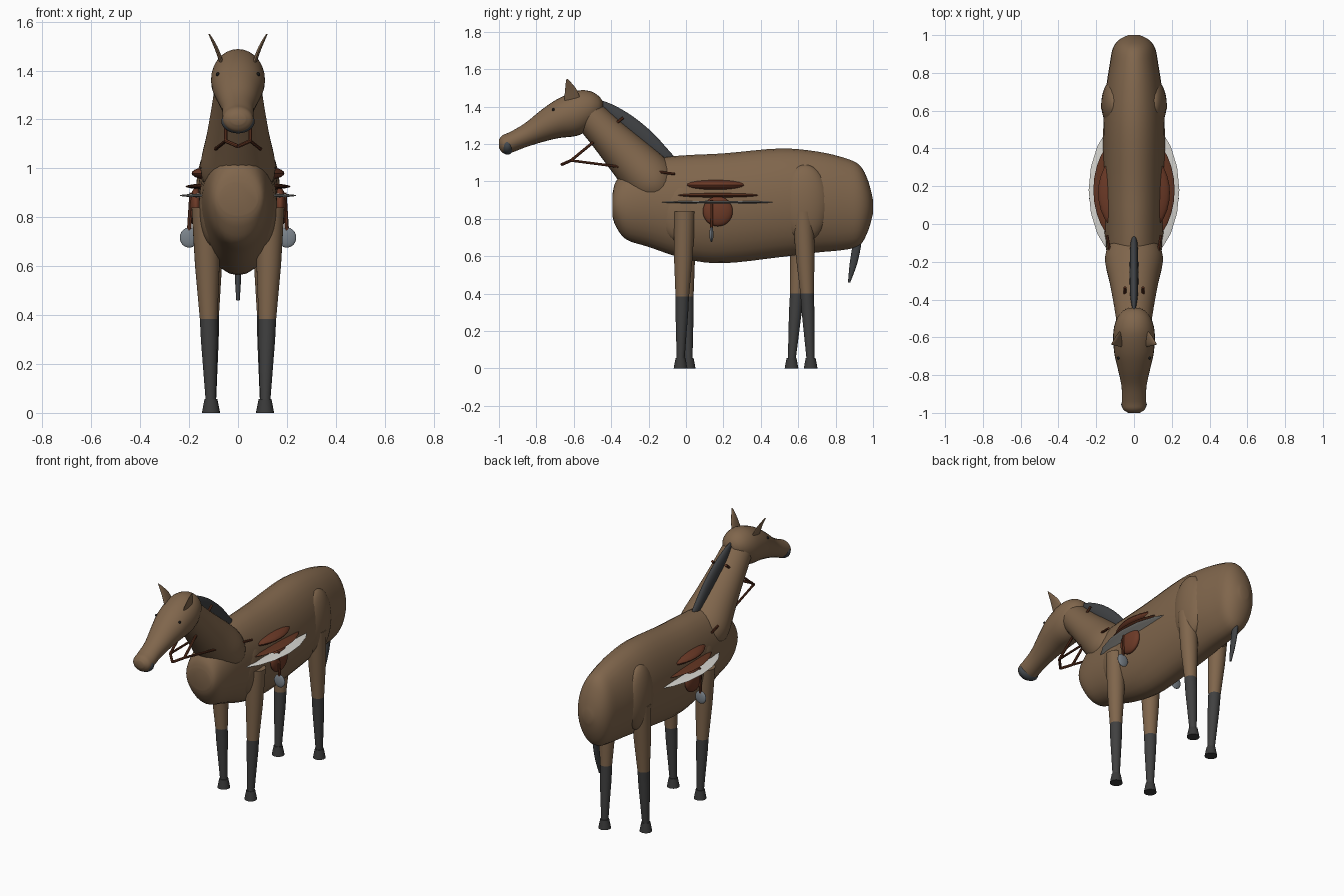
import bpy, bmesh, math
from mathutils import Vector, Matrix

if "Cube" in bpy.data.objects:
    bpy.data.objects.remove(bpy.data.objects["Cube"])


def material(name, rgb):
    m = bpy.data.materials.new(name)
    m.diffuse_color = (*rgb, 1)
    m.use_nodes = True
    m.node_tree.nodes["Principled BSDF"].inputs["Base Color"].default_value = m.diffuse_color
    return m


COAT = material("brown coat", (0.215, 0.132, 0.072))
DARK = material("dark stocking", (0.052, 0.052, 0.052))
HOOF = material("hoof grey", (0.042, 0.042, 0.042))
HAIR = material("dark hair", (0.05, 0.053, 0.057))
LEATHER = material("red leather", (0.15, 0.042, 0.02))
STRAP = material("strap brown", (0.125, 0.036, 0.016))
CLOTH = material("pale cloth", (0.68, 0.67, 0.63))
STEEL = material("steel", (0.2, 0.23, 0.26))
MUZZLE = material("muzzle grey", (0.06, 0.068, 0.076))
EYE = material("black eye", (0.01, 0.01, 0.01))


def finish(name, bm, *mats, angle=40):
    bmesh.ops.recalc_face_normals(bm, faces=bm.faces)
    me = bpy.data.meshes.new(name)
    bm.to_mesh(me)
    bm.free()
    for m in mats:
        me.materials.append(m)
    me.shade_smooth()
    me.set_sharp_from_angle(angle=math.radians(angle))
    ob = bpy.data.objects.new(name, me)
    bpy.context.collection.objects.link(ob)
    return ob


def smooth_rows(rows, n):
    """Catmull-Rom interpolation of section rows."""
    out = []
    for i in range(len(rows) - 1):
        p = [rows[max(i - 1, 0)], rows[i], rows[i + 1], rows[min(i + 2, len(rows) - 1)]]
        for k in range(n):
            t = k / n
            out.append([0.5 * (2 * b + (c - a) * t + (2 * a - 5 * b + 4 * c - d) * t * t
                               + (3 * b - a - 3 * c + d) * t ** 3) for a, b, c, d in zip(*p)])
    return out + [list(rows[-1])]


def loft(name, rings, *mats, seg=28, split=None, angle=40):
    """Rings are (centre, u, v); faces below height split get the second material."""
    bm = bmesh.new()
    loops = []
    for c, u, v in rings:
        c, u, v = Vector(c), Vector(u), Vector(v)
        loops.append([bm.verts.new(c + u * math.cos(a) + v * math.sin(a))
                      for a in (2 * math.pi * i / seg for i in range(seg))])
    for a, b in zip(loops, loops[1:]):
        for i in range(seg):
            j = (i + 1) % seg
            bm.faces.new((a[i], a[j], b[j], b[i]))
    bm.faces.new(loops[0])
    bm.faces.new(loops[-1])
    if split is not None:
        for f in bm.faces:
            f.material_index = int(f.calc_center_median().z < split)
    return finish(name, bm, *mats, angle=angle)


def side_loft(name, rows, mat, n=4):
    """Rows are (y, top, bottom, half width)."""
    return loft(name, [((0, y, (t + b) / 2), (w, 0, 0), (0, 0, (t - b) / 2))
                       for y, t, b, w in smooth_rows(rows, n)], mat)


def stack(name, rows, *mats, n=1, **kw):
    """Rows are (x, y, z, half x, half y), horizontal sections."""
    return loft(name, [((x, y, z), (rx, 0, 0), (0, ry, 0))
                       for x, y, z, rx, ry in smooth_rows(rows, n)], *mats, **kw)


def ellipsoid(name, c, r, mat, seg=32):
    bm = bmesh.new()
    bmesh.ops.create_uvsphere(bm, u_segments=seg, v_segments=seg // 2, radius=1,
                              matrix=Matrix.Translation(c) @ Matrix.Diagonal((*r, 1)))
    return finish(name, bm, mat)


def rod(name, a, b, r, mat):
    d = (Vector(b) - Vector(a)).normalized()
    u = d.cross(Vector((0.3, 0.2, 1))).normalized()
    v = d.cross(u)
    return loft(name, [(a, u * r, v * r), (b, u * r, v * r)], mat, seg=8)


# Trunk
side_loft("body", [(-0.392, 0.94, 0.81, 0.08), (-0.375, 1.0, 0.76, 0.105),
                   (-0.32, 1.06, 0.69, 0.125), (-0.2, 1.12, 0.65, 0.142),
                   (0, 1.14, 0.585, 0.155), (0.2, 1.15, 0.563, 0.163),
                   (0.5, 1.176, 0.595, 0.163), (0.7, 1.16, 0.62, 0.15),
                   (0.85, 1.125, 0.635, 0.128), (0.93, 1.085, 0.66, 0.112),
                   (0.975, 1.0, 0.74, 0.08), (1.0, 0.9, 0.83, 0.03)], COAT)

# Neck, sections square to its sloping axis: (y, z, half width, half depth)
neck = [(-0.105, 0.92, 0.06, 0.04), (-0.12, 0.936, 0.115, 0.09), (-0.15, 0.967, 0.145, 0.125),
        (-0.2, 1.02, 0.153, 0.138), (-0.3, 1.125, 0.13, 0.122),
        (-0.42, 1.25, 0.108, 0.1), (-0.52, 1.355, 0.092, 0.088)]
loft("neck", [((0, y, z), (w, 0, 0), (0, 0.72 * d, 0.69 * d))
              for y, z, w, d in smooth_rows(neck, 4)], COAT)

# Head and muzzle
side_loft("head", [(-0.445, 1.425, 1.37, 0.03), (-0.465, 1.455, 1.335, 0.065),
                   (-0.51, 1.482, 1.285, 0.095), (-0.58, 1.485, 1.245, 0.11),
                   (-0.68, 1.445, 1.232, 0.105), (-0.77, 1.385, 1.21, 0.085),
                   (-0.86, 1.312, 1.182, 0.066), (-0.94, 1.265, 1.152, 0.064),
                   (-0.98, 1.248, 1.152, 0.058), (-1.0, 1.225, 1.18, 0.03)], COAT)
ellipsoid("muzzle", (0, -0.955, 1.192), (0.068, 0.038, 0.049), MUZZLE)

# Mane and tail
side_loft("mane", [(-0.455, 1.435, 1.39, 0.008), (-0.38, 1.405, 1.31, 0.02),
                   (-0.28, 1.345, 1.22, 0.023), (-0.18, 1.262, 1.14, 0.022),
                   (-0.1, 1.175, 1.09, 0.018), (-0.06, 1.13, 1.09, 0.008)], HAIR)
stack("tail", [(0, 0.91, 0.78, 0.02, 0.028), (0, 0.915, 0.68, 0.016, 0.024),
               (0, 0.895, 0.56, 0.013, 0.02), (0, 0.872, 0.46, 0.007, 0.006)], HAIR, n=4, seg=16)


def leg(name, x_top, y_top, x_foot, y_foot, sock):
    rows = [(0.84, 0.058), (0.6, 0.05), (sock, 0.036), (0.3, 0.034), (0.05, 0.021)]
    pos = lambda z: (x_foot + (x_top - x_foot) * z / 0.84, y_foot + (y_top - y_foot) * z / 0.84)
    stack(name, [(*pos(z), z, r, r) for z, r in rows], COAT, DARK, split=sock)
    x, y = pos(0.03)
    stack(name + "_hoof", [(x, y, 0.057, 0.026, 0.026), (x, y, 0, 0.037, 0.037)], HOOF)


for s in (-1, 1):
    side = "right" if s > 0 else "left"
    # Legs with a slight stride, shoulders and thighs
    leg(side + "_front_leg", s * 0.132, -0.008, s * 0.11, -0.03 if s > 0 else 0.015, 0.385)
    leg(side + "_hind_leg", s * 0.118, 0.625, s * 0.11, 0.668 if s > 0 else 0.562, 0.4)
    ellipsoid(side + "_shoulder", (s * 0.1, -0.02, 0.845), (0.06, 0.13, 0.17), COAT)
    ellipsoid(side + "_thigh", (s * 0.105, 0.635, 0.885), (0.068, 0.13, 0.205), COAT)

    # Ears and eyes
    ear = [(s * 0.062, -0.605, 1.42, 0.009, 0.047), (s * 0.086, -0.614, 1.485, 0.008, 0.033),
           (s * 0.105, -0.627, 1.525, 0.006, 0.016), (s * 0.118, -0.636, 1.549, 0.003, 0.003)]
    stack(side + "_ear", ear, COAT, n=3, seg=16)
    ellipsoid(side + "_eye", (s * 0.083, -0.71, 1.385), (0.008, 0.008, 0.008), EYE, 12)

    # Reins passing through the neck, joined in front
    front = (s * 0.05, -0.615, 1.112)
    rod(side + "_upper_rein", front, (s * 0.048, -0.335, 1.342), 0.008, STRAP)
    rod(side + "_lower_rein", front, (s * 0.142, -0.06, 1.04), 0.007, STRAP)
    rod(side + "_rein_link", front, (0, -0.665, 1.09), 0.008, STRAP)

    # Saddle flap, stirrup strap and stirrup plate
    ellipsoid(side + "_saddle_flap", (s * 0.172, 0.17, 0.84), (0.028, 0.08, 0.08), LEATHER)
    rod(side + "_stirrup_strap", (s * 0.19, 0.137, 0.9), (s * 0.2, 0.137, 0.745), 0.009, STRAP)
    ellipsoid(side + "_stirrup", (s * 0.2, 0.136, 0.717), (0.038, 0.011, 0.041), STEEL)

# Saddle layers wrapped through the trunk
ellipsoid("seat", (0, 0.165, 0.98), (0.19, 0.24, 0.04), LEATHER)
ellipsoid("saddle_skirt", (0, 0.18, 0.926), (0.215, 0.315, 0.017), STRAP)
ellipsoid("saddle_cloth", (0, 0.18, 0.889), (0.24, 0.395, 0.011), CLOTH, 20)
